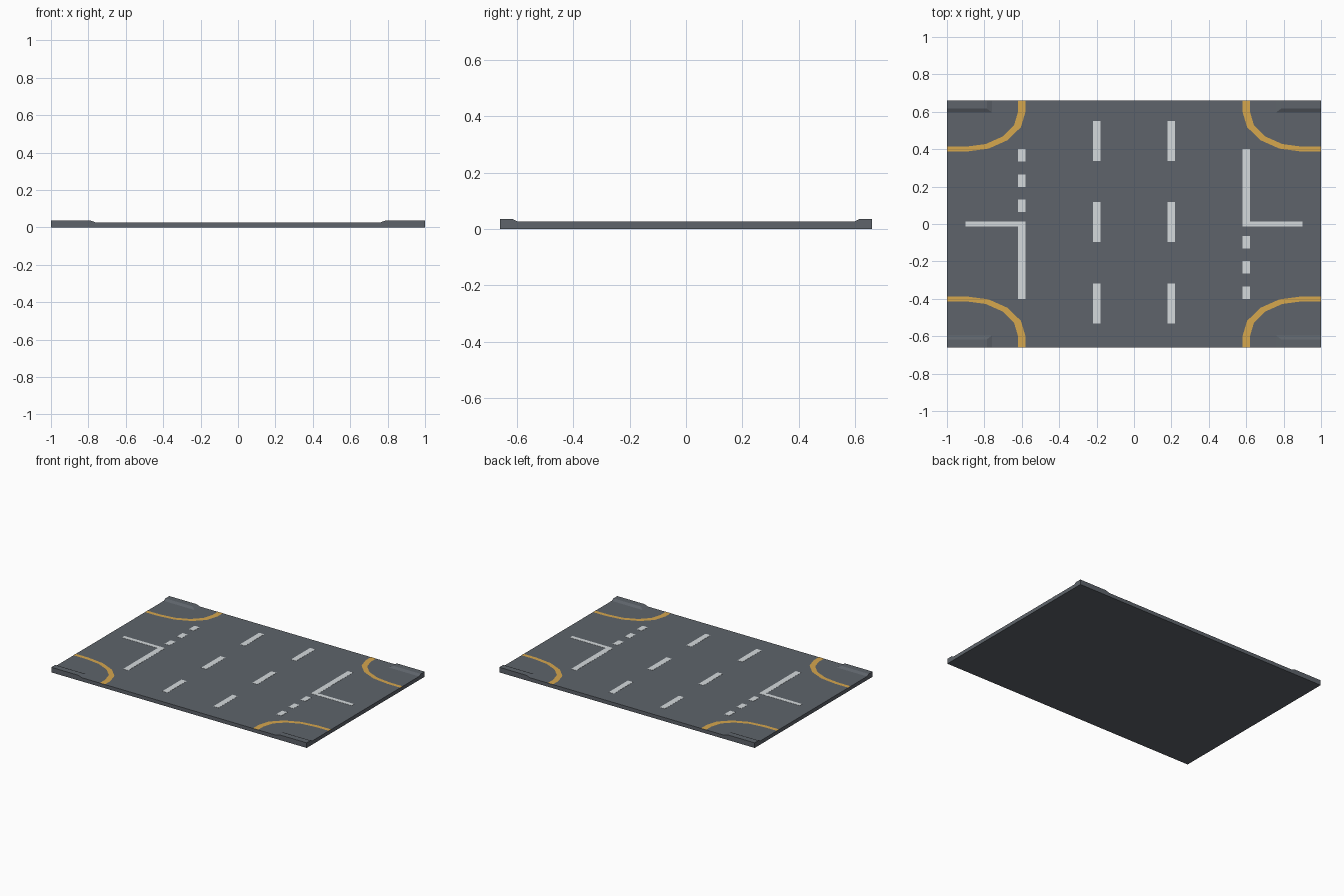
import bpy, bmesh, math

if "Cube" in bpy.data.objects:
    bpy.data.objects.remove(bpy.data.objects["Cube"])

SURF = 0.026    # road surface height
CURB = 0.036    # raised corner height
HX, HY = 1.0, 0.66
PAINT = SURF + 0.001


def material(name, rgb):
    m = bpy.data.materials.new(name)
    m.diffuse_color = (*rgb, 1)
    m.use_nodes = True
    m.node_tree.nodes["Principled BSDF"].inputs["Base Color"].default_value = m.diffuse_color
    return m


asphalt = material("asphalt grey", (0.112, 0.127, 0.147))
white = material("line white", (0.66, 0.70, 0.715))
yellow = material("kerb yellow", (0.67, 0.385, 0.076))


def make(name, bm, mat):
    bmesh.ops.recalc_face_normals(bm, faces=bm.faces)
    me = bpy.data.meshes.new(name)
    bm.to_mesh(me)
    bm.free()
    me.materials.append(mat)
    ob = bpy.data.objects.new(name, me)
    bpy.context.collection.objects.link(ob)
    return ob


def frustum(bm, low, z0, high, z1):
    """Closed block between two xy outlines."""
    a = [bm.verts.new((x, y, z0)) for x, y in low]
    b = [bm.verts.new((x, y, z1)) for x, y in high]
    n = len(a)
    bm.faces.new(a[::-1])
    bm.faces.new(b)
    for i in range(n):
        j = (i + 1) % n
        bm.faces.new((a[i], a[j], b[j], b[i]))


def rect(x0, x1, y0, y1):
    return [(x0, y0), (x1, y0), (x1, y1), (x0, y1)]


def plate(bm, pts):
    frustum(bm, pts, SURF - 0.001, pts, PAINT)


CORNERS = [(sx, sy) for sx in (-1, 1) for sy in (-1, 1)]

# Road slab
bm = bmesh.new()
base = rect(-HX, HX, -HY, HY)
frustum(bm, base, 0, base, SURF)
make("road_slab", bm, asphalt)

# Raised corner pavements with sloped inner edges
for i, (sx, sy) in enumerate(CORNERS):
    bm = bmesh.new()
    low = [(sx * x, sy * y) for x, y in rect(0.76, HX, 0.597, HY)]
    high = [(sx * x, sy * y) for x, y in rect(0.787, HX, 0.617, HY)]
    frustum(bm, low, SURF, high, CURB)
    make(f"corner_pavement_{i + 1}", bm, asphalt)

# Lane dashes
bm = bmesh.new()
for x in (-0.2, 0.2):
    for y in (-0.425, 0.01, 0.443):
        plate(bm, rect(x - 0.02, x + 0.02, y - 0.107, y + 0.107))
make("lane_dashes", bm, white)

# Stop lines, side road centre lines and give-way dashes (half-turn symmetric)
bm = bmesh.new()
for s in (-1, 1):
    shapes = [rect(0.58, 0.62, -0.014, 0.40), rect(0.62, 0.90, -0.014, 0.014)]
    shapes += [rect(0.58, 0.62, y - 0.033, y + 0.033) for y in (-0.098, -0.232, -0.367)]
    for shape in shapes:
        plate(bm, [(s * x, s * y) for x, y in shape])
make("junction_lines", bm, white)

# Curved corner lines: a straight piece, a quarter ellipse, a straight piece
def curve_edge(d):
    dx, dy = 0.02 * d, 0.0133 * d
    arc = [(0.9 - (0.3 + dx) * math.sin(t), 0.6 - (0.2 + dy) * math.cos(t))
           for t in (k * math.pi / 8 for k in range(5))]
    return [(HX, 0.4 - dy)] + arc + [(0.6 - dx, HY)]


bm = bmesh.new()
for sx, sy in CORNERS:
    outer, inner = curve_edge(1), curve_edge(-1)
    for k in range(len(outer) - 1):
        quad = [outer[k], outer[k + 1], inner[k + 1], inner[k]]
        bm.faces.new([bm.verts.new((sx * x, sy * y, PAINT)) for x, y in quad])
bmesh.ops.remove_doubles(bm, verts=bm.verts, dist=1e-4)
ob = make("corner_lines", bm, yellow)
for p in ob.data.polygons:
    if p.normal.z < 0:
        p.flip()
